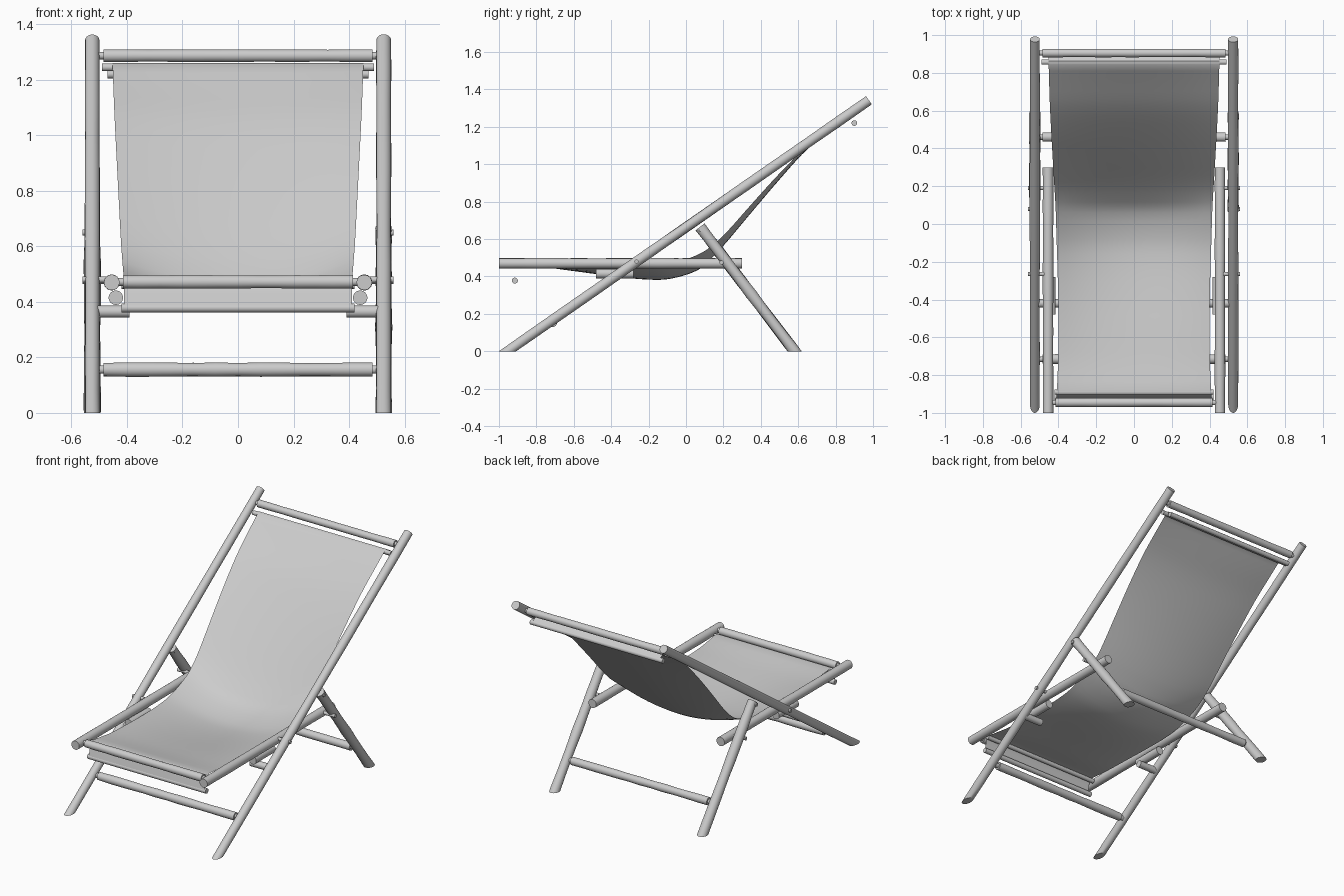
import bpy, bmesh, math, random
from mathutils import Vector

if "Cube" in bpy.data.objects:
    bpy.data.objects.remove(bpy.data.objects["Cube"])

random.seed(4)


def finish(bm, name):
    bmesh.ops.recalc_face_normals(bm, faces=bm.faces)
    me = bpy.data.meshes.new(name)
    bm.to_mesh(me)
    bm.free()
    ob = bpy.data.objects.new(name, me)
    bpy.context.collection.objects.link(ob)
    bpy.ops.object.select_all(action='DESELECT')
    ob.select_set(True)
    bpy.context.view_layer.objects.active = ob
    bpy.ops.object.shade_smooth_by_angle(angle=math.radians(40))
    return ob


def pole(name, a, b, r, wobble=0.0, tenon=0.0, ground=False, rings=12, sides=20):
    """Round hand-turned pole from a to b, optional narrow tenons at both ends."""
    a, b = Vector(a), Vector(b)
    d = (b - a).normalized()
    length = (b - a).length
    u = d.orthogonal().normalized()
    v = d.cross(u)
    stations = [(length * i / rings, r * (1 + random.uniform(-wobble, wobble)))
                for i in range(rings + 1)]
    if tenon:
        stations = ([(-tenon, r * .6), (0, r * .6)] + stations +
                    [(length, r * .6), (length + tenon, r * .6)])
    bm = bmesh.new()
    loops = []
    for t, rad in stations:
        loops.append([bm.verts.new(a + d * t + rad * (u * math.cos(k) + v * math.sin(k)))
                      for k in (2 * math.pi * j / sides for j in range(sides))])
    for p, q in zip(loops, loops[1:]):
        for j in range(sides):
            n = (j + 1) % sides
            bm.faces.new((p[j], p[n], q[n], q[j]))
    bm.faces.new(loops[0])
    bm.faces.new(loops[-1])
    if ground:  # saw the foot off flat on the floor
        geom = bm.verts[:] + bm.edges[:] + bm.faces[:]
        cut = bmesh.ops.bisect_plane(bm, geom=geom, plane_co=(0, 0, 0),
                                     plane_no=(0, 0, -1), clear_outer=True)
        edges = [e for e in cut['geom_cut'] if isinstance(e, bmesh.types.BMEdge)]
        bmesh.ops.holes_fill(bm, edges=edges)
    return finish(bm, name)


def crossbar(name, y, z, half, r, wobble=0.05, tenon=0.0):
    return pole(name, (-half, y, z), (half, y, z), r, wobble, tenon)


for s, side in ((-1, "left"), (1, "right")):
    x = s * 0.525
    # long back rails and rear props, cut flat at the floor
    pole(side + "_back_rail", (x, -1.027, -0.05), (x, 0.978, 1.342), 0.0265, 0.04, ground=True)
    pole(side + "_rear_leg", (x, 0.075, 0.665), (x, 0.619, -0.05), 0.0295, 0.06, ground=True)
    # horizontal seat rails
    pole(side + "_seat_rail", (s * 0.455, -1.0, 0.47), (s * 0.455, 0.30, 0.47), 0.028, 0.03)
    # stop block and its peg below the seat rail
    pole(side + "_stop_block", (s * 0.44, -0.48, 0.415), (s * 0.44, -0.28, 0.415), 0.026)
    pole(side + "_stop_peg", (s * 0.39, -0.42, 0.365), (s * 0.52, -0.42, 0.365), 0.022)
    # pivot pins
    for y, z, inner in ((0.08, 0.65, 0.50), (0.19, 0.475, 0.44), (-0.265, 0.48, 0.44)):
        pole(side + "_pivot_pin", (s * inner, y, z), (s * 0.56, y, z), 0.011, rings=2)

# crossbars
crossbar("top_bar", 0.905, 1.287, 0.485, 0.022, tenon=0.025)
crossbar("front_stretcher", -0.715, 0.156, 0.485, 0.025, tenon=0.025)
crossbar("rear_stretcher", 0.46, 0.156, 0.485, 0.024, tenon=0.025)
crossbar("seat_front_bar", -0.945, 0.472, 0.415, 0.024, tenon=0.025)

# thin rods holding the cloth
crossbar("upper_cloth_rod", 0.857, 1.245, 0.49, 0.014, 0)
crossbar("upper_cloth_end_rod", 0.90, 1.22, 0.47, 0.015, 0)
crossbar("front_cloth_rod", -0.89, 0.46, 0.42, 0.014, 0)
crossbar("front_cloth_end_rod", -0.915, 0.378, 0.42, 0.016, 0)

# sling cloth: y, edge z, centre z, half width
profile = [(-0.93, 0.378, 0.378, 0.410), (-0.912, 0.45, 0.45, 0.410),
           (-0.90, 0.473, 0.473, 0.410), (-0.88, 0.474, 0.474, 0.408),
           (-0.74, 0.458, 0.448, 0.402), (-0.55, 0.450, 0.422, 0.400),
           (-0.36, 0.446, 0.397, 0.402), (-0.20, 0.449, 0.383, 0.406),
           (-0.08, 0.466, 0.388, 0.410), (0.06, 0.515, 0.432, 0.414),
           (0.14, 0.565, 0.500, 0.418), (0.22, 0.640, 0.587, 0.423),
           (0.34, 0.775, 0.730, 0.430), (0.48, 0.930, 0.895, 0.438),
           (0.62, 1.072, 1.052, 0.445), (0.74, 1.172, 1.162, 0.449),
           (0.845, 1.257, 1.257, 0.452), (0.862, 1.261, 1.261, 0.452),
           (0.876, 1.252, 1.252, 0.452), (0.906, 1.235, 1.235, 0.452),
           (0.914, 1.22, 1.22, 0.452)]


def smooth(i, t):
    """Catmull-Rom point along the cloth profile."""
    p0, p1, p2, p3 = (profile[min(max(i + k, 0), len(profile) - 1)] for k in (-1, 0, 1, 2))
    if abs(p2[0] - p1[0]) < 0.05 or abs(p1[0] - p0[0]) < 0.05 or abs(p3[0] - p2[0]) < 0.05:
        return [b + (c - b) * t for b, c in zip(p1, p2)]
    return [0.5 * (2 * b + (c - a) * t + (2 * a - 5 * b + 4 * c - d) * t * t
                   + (3 * b - a - 3 * c + d) * t ** 3) for a, b, c, d in zip(p0, p1, p2, p3)]


rows = [smooth(i, k / 3) for i in range(len(profile) - 1) for k in range(3)] + [profile[-1]]
bm = bmesh.new()
N = 20
grid = []
for y, ze, zc, w in rows:
    row = []
    for j in range(N + 1):
        f = 2 * j / N - 1
        row.append(bm.verts.new((f * w, y, zc + (ze - zc) * f * f)))
    grid.append(row)
for p, q in zip(grid, grid[1:]):
    for j in range(N):
        bm.faces.new((p[j], p[j + 1], q[j + 1], q[j]))
finish(bm, "sling_cloth")
